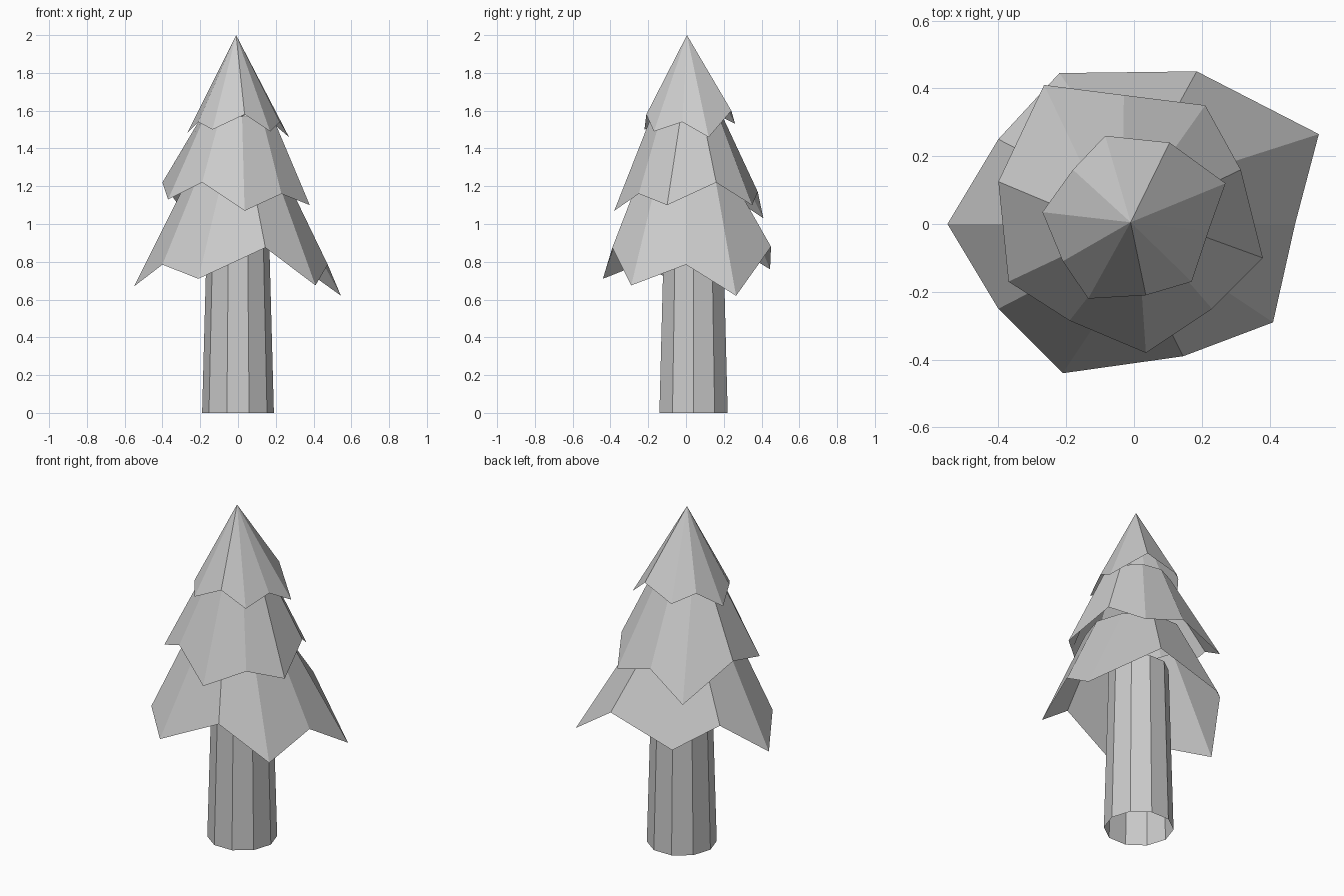
import bpy
from math import cos, sin, radians


def mesh_object(name, verts, faces):
    mesh = bpy.data.meshes.new(name)
    mesh.from_pydata(verts, [], faces)
    mesh.update()
    obj = bpy.data.objects.new(name, mesh)
    bpy.context.collection.objects.link(obj)
    return obj


def ring(cx, cy, r, z, start=0, n=10):
    return [(cx + r * cos(radians(start + i * 360 / n)),
             cy + r * sin(radians(start + i * 360 / n)), z) for i in range(n)]


def bridge(n=10):
    return [(i, (i + 1) % n, n + (i + 1) % n, n + i) for i in range(n)]


# Trunk: open, slightly tapered ten-sided tube
mesh_object("trunk", ring(0, 0.04, 0.19, 0) + ring(0, 0.04, 0.163, 1.0), bridge())

# Jagged branch skirts: rims alternate between raised notches and drooping tips
low_rim = [(0.475, 0.0, 0.785), (0.545, 0.265, 0.62), (0.185, 0.45, 0.88),
           (-0.22, 0.445, 0.76), (-0.40, 0.25, 0.88), (-0.55, 0.0, 0.67),
           (-0.40, -0.25, 0.785), (-0.21, -0.44, 0.71), (0.145, -0.39, 0.875),
           (0.41, -0.29, 0.675)]
mid_rim = [(0.23, -0.25, 1.16), (0.38, -0.10, 1.10), (0.315, 0.16, 1.22),
           (0.21, 0.35, 1.10), (-0.03, 0.38, 1.17), (-0.265, 0.41, 1.03),
           (-0.40, 0.125, 1.22), (-0.37, -0.17, 1.13), (-0.19, -0.285, 1.22),
           (0.035, -0.38, 1.07)]
top_rim = [(0.22, -0.02, 1.54), (0.27, 0.12, 1.46), (0.105, 0.24, 1.60),
           (-0.085, 0.26, 1.53), (-0.18, 0.16, 1.58), (-0.27, 0.035, 1.48),
           (-0.21, -0.11, 1.54), (-0.135, -0.22, 1.50), (0.035, -0.21, 1.58),
           (0.17, -0.17, 1.49)]

mesh_object("lower_branches", low_rim + ring(-0.005, 0, 0.27, 1.22, 0), bridge())
mesh_object("middle_branches", mid_rim + ring(-0.005, 0.005, 0.19, 1.57, -46), bridge())

# Pointed tree top
mesh_object("top_branches", top_rim + [(-0.01, 0.005, 2.0)],
            [(i, (i + 1) % 10, 10) for i in range(10)])
